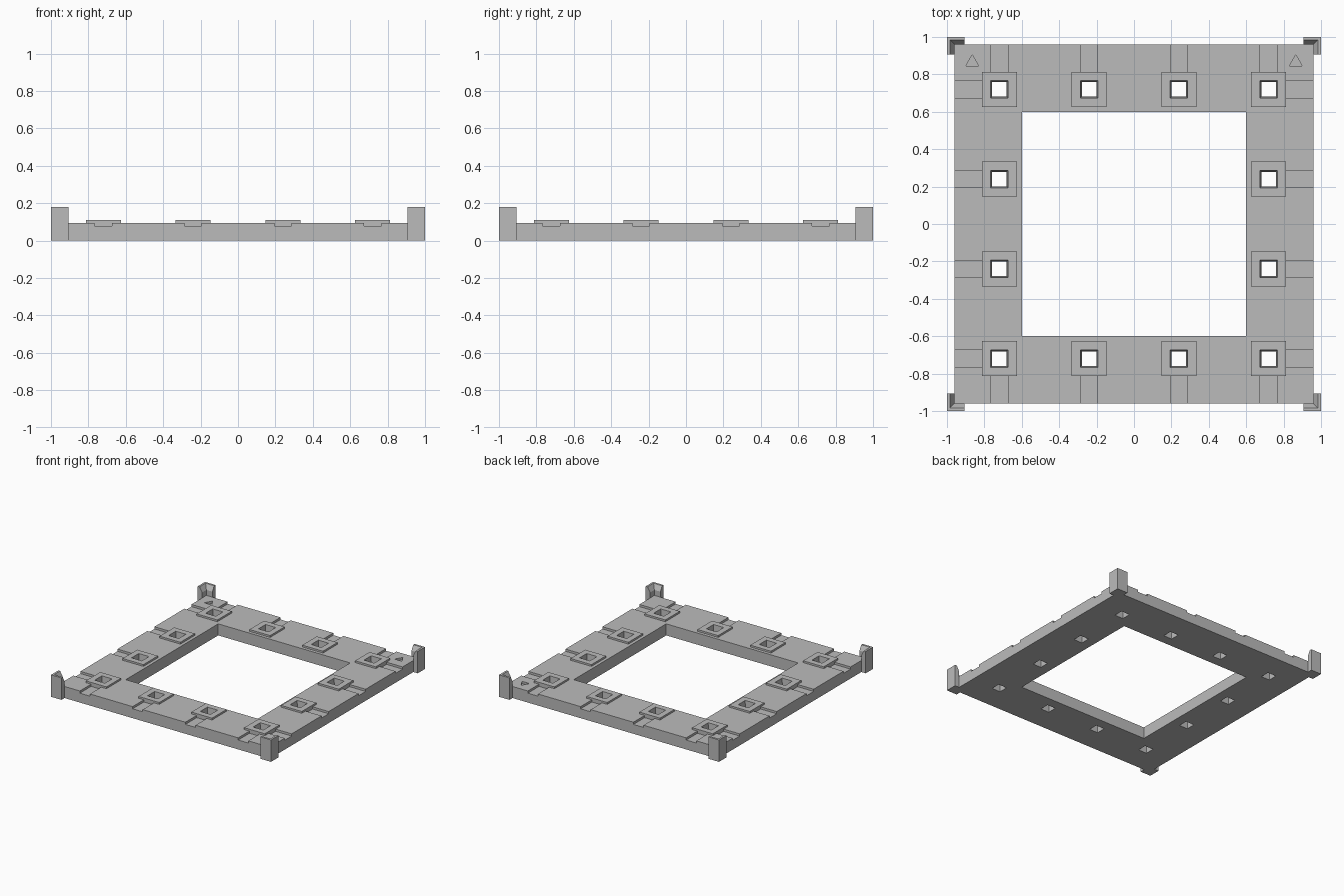
import bpy
import bmesh

if "Cube" in bpy.data.objects:
    bpy.data.objects.remove(bpy.data.objects["Cube"], do_unlink=True)

grey = bpy.data.materials.new("plain grey")
grey.use_nodes = True
colour = (0.5, 0.5, 0.5, 1)
grey.diffuse_color = colour
grey.node_tree.nodes["Principled BSDF"].inputs["Base Color"].default_value = colour

TOP, RAISED, GROOVE = 0.095, 0.11, 0.077
EDGE, INNER = 0.96, 0.60
SPOTS = (-0.72, -0.24, 0.24, 0.72)
PAD, SLOT = 0.094, 0.046


def loft(bm, rings):
    """Closed solid through matching rings of points."""
    loops = [[bm.verts.new(p) for p in ring] for ring in rings]
    n = len(loops[0])
    faces = [bm.faces.new(loops[0]), bm.faces.new(loops[-1])]
    for low, high in zip(loops, loops[1:]):
        for i in range(n):
            j = (i + 1) % n
            faces.append(bm.faces.new((low[i], low[j], high[j], high[i])))
    bmesh.ops.recalc_face_normals(bm, faces=faces)


def rect(x0, x1, y0, y1, z):
    return [(x0, y0, z), (x1, y0, z), (x1, y1, z), (x0, y1, z)]


def square(x, y, half, z):
    return rect(x - half, x + half, y - half, y + half, z)


def block(bm, x0, x1, y0, y1, z0, z1):
    loft(bm, [rect(x0, x1, y0, y1, z) for z in (z0, z1)])


def finish(bm, name):
    mesh = bpy.data.meshes.new(name)
    bm.to_mesh(mesh)
    bm.free()
    mesh.materials.append(grey)
    obj = bpy.data.objects.new(name, mesh)
    bpy.context.collection.objects.link(obj)
    return obj


def combine(target, tool, operation):
    mod = target.modifiers.new(operation, "BOOLEAN")
    mod.operation, mod.solver, mod.object = operation, "EXACT", tool
    bpy.context.view_layer.objects.active = target
    bpy.ops.object.modifier_apply(modifier=mod.name)
    bpy.data.objects.remove(tool, do_unlink=True)


# Positions around the ring
places = [(x, y) for x in SPOTS for y in SPOTS if max(abs(x), abs(y)) > 0.5]

# Square ring
bm = bmesh.new()
loft(bm, [square(0, 0, EDGE, z) for z in (0, TOP)])
frame = finish(bm, "base_frame")
bm = bmesh.new()
loft(bm, [square(0, 0, INNER, z) for z in (-0.1, 0.3)])
combine(frame, finish(bm, "opening_cutter"), "DIFFERENCE")

# Raised pads
bm = bmesh.new()
for x, y in places:
    loft(bm, [square(x, y, PAD, z) for z in (0.05, RAISED)])
combine(frame, finish(bm, "pads"), "UNION")

# Grooves from the pads to the outer edge, and two sunk triangle marks
bm = bmesh.new()
start, end = SPOTS[-1] + PAD, EDGE + 0.05
for s in SPOTS:
    for a, b in ((start, end), (-end, -start)):
        block(bm, a, b, s - SLOT, s + SLOT, GROOVE, 0.2)
        block(bm, s - SLOT, s + SLOT, a, b, GROOVE, 0.2)
for x in (-0.865, 0.865):
    loft(bm, [[(x - 0.034, 0.845, z), (x + 0.034, 0.845, z), (x, 0.905, z)]
              for z in (GROOVE, 0.2)])
combine(frame, finish(bm, "groove_cutter"), "DIFFERENCE")

# Tapered square holes
bm = bmesh.new()
for x, y in places:
    loft(bm, [square(x, y, 0.037, -0.02), square(x, y, 0.047, RAISED + 0.01)])
combine(frame, finish(bm, "hole_cutter"), "DIFFERENCE")


# Angled corner posts with a chamfered inner lip
def corner(sx, sy, inside, z, tip=0.905):
    outline = ((tip, 1), (1, 1), (1, tip), (inside, tip), (inside, inside), (tip, inside))
    return [(sx * x, sy * y, z) for x, y in outline]


for side, sx in (("left", 1), ("right", -1)):
    for end_name, sy in (("front", -1), ("back", 1)):
        bm = bmesh.new()
        loft(bm, [corner(sx, sy, EDGE, 0), corner(sx, sy, EDGE, 0.14),
                  corner(sx, sy, 0.983, 0.18)])
        finish(bm, f"{end_name}_{side}_corner_post")
